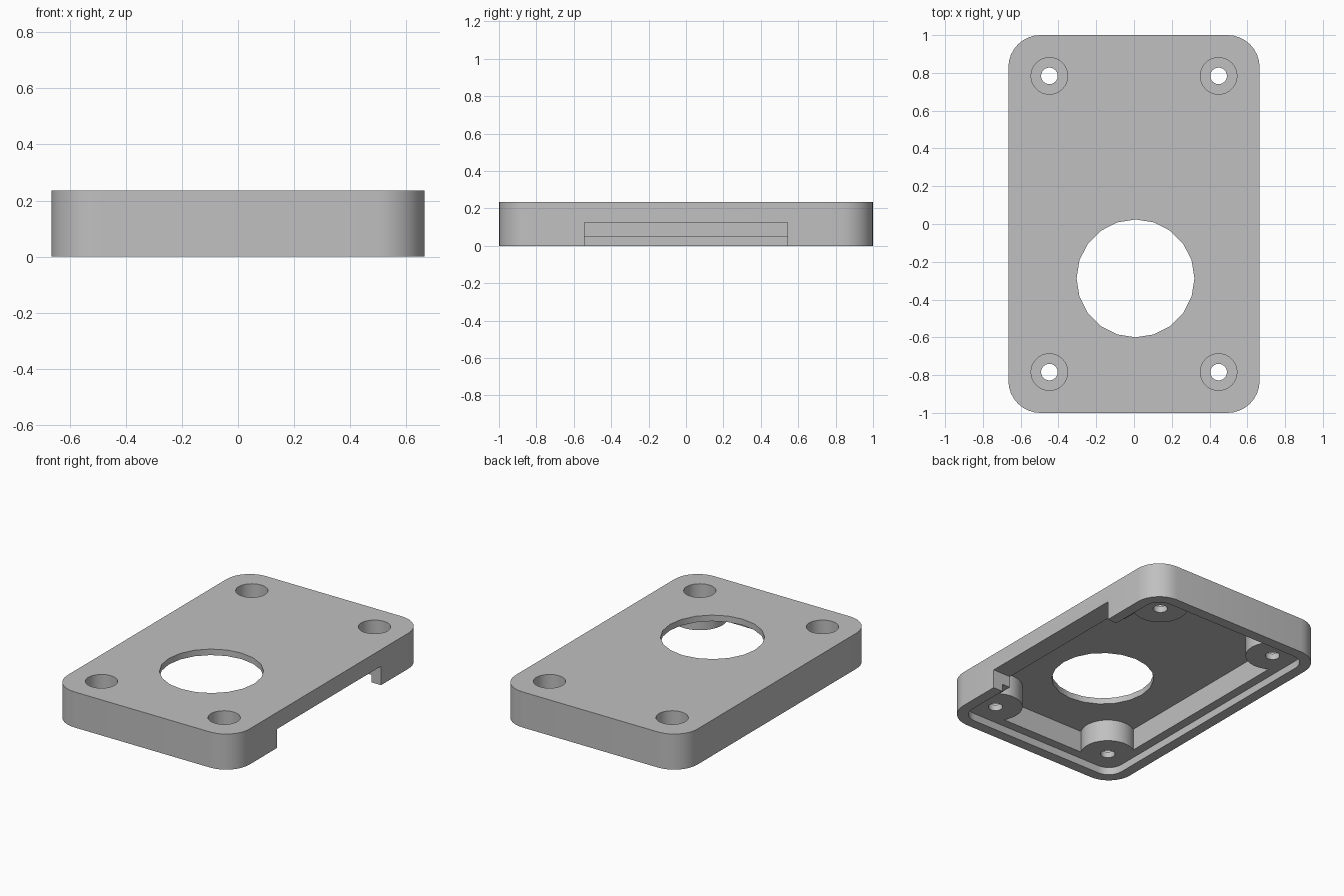
import bpy
import bmesh
from math import pi, cos, sin, radians

cube = bpy.data.objects.get("Cube")
if cube:
    bpy.data.objects.remove(cube, do_unlink=True)

WIDTH, LENGTH, HEIGHT = 1.33, 2.0, 0.235
LIP, WALL, STEP, CEILING = 0.07, 0.13, 0.05, 0.195
HOLES = [(sx * 0.448, sy * 0.784) for sx in (-1, 1) for sy in (-1, 1)]

gray = bpy.data.materials.new("light gray")
gray.use_nodes = True
color = (0.53, 0.53, 0.53, 1)
gray.diffuse_color = color
gray.node_tree.nodes["Principled BSDF"].inputs["Base Color"].default_value = color


def circle(cx, cy, r, sides):
    return [(cx + r * cos(2 * pi * i / sides), cy + r * sin(2 * pi * i / sides))
            for i in range(sides)]


def rounded_rect(w, l, r, steps=8):
    pts = []
    for k, (sx, sy) in enumerate([(1, 1), (-1, 1), (-1, -1), (1, -1)]):
        for i in range(steps + 1):
            a = pi / 2 * (k + i / steps)
            pts.append((sx * (w / 2 - r) + r * cos(a), sy * (l / 2 - r) + r * sin(a)))
    return pts


def rect(x0, x1, y0, y1):
    return [(x0, y0), (x1, y0), (x1, y1), (x0, y1)]


def prism(name, outlines, z0, z1):
    """Extrude each outline from z0 to z1 into one object."""
    bm = bmesh.new()
    for outline in outlines:
        face = bm.faces.new([bm.verts.new((x, y, z0)) for x, y in outline])
        top = bmesh.ops.extrude_face_region(bm, geom=[face])["geom"]
        verts = [v for v in top if isinstance(v, bmesh.types.BMVert)]
        bmesh.ops.translate(bm, verts=verts, vec=(0, 0, z1 - z0))
    bmesh.ops.recalc_face_normals(bm, faces=bm.faces[:])
    mesh = bpy.data.meshes.new(name)
    bm.to_mesh(mesh)
    bm.free()
    mesh.materials.append(gray)
    obj = bpy.data.objects.new(name, mesh)
    bpy.context.collection.objects.link(obj)
    return obj


def cut(target, cutter):
    """Subtract the cutter from the target and discard it."""
    cutter.hide_render = True
    mod = target.modifiers.new("cut", 'BOOLEAN')
    mod.operation = 'DIFFERENCE'
    mod.solver = 'EXACT'
    mod.object = cutter
    bpy.context.view_layer.objects.active = target
    bpy.ops.object.modifier_apply(modifier=mod.name)
    bpy.data.objects.remove(cutter, do_unlink=True)


# Outer body of the cover
cover = prism("enclosure_cover", [rounded_rect(WIDTH, LENGTH, 0.17)], 0, HEIGHT)

# Inner cavity, leaving a round screw boss in each corner
ix, iy = WIDTH / 2 - WALL, LENGTH / 2 - WALL
cavity = prism("cavity_cutter", [rect(-ix, ix, -iy, iy)], 0.02, CEILING)
cut(cavity, prism("boss_cutter", [circle(x, y, 0.165, 48) for x, y in HOLES], -1, 1))
cut(cover, cavity)

# Stepped lip around the underside
cut(cover, prism("lip_cutter",
                 [rounded_rect(WIDTH - 2 * LIP, LENGTH - 2 * LIP, 0.10)], -0.1, STEP))

# Wide opening in the left wall
cut(cover, prism("side_opening_cutter", [rect(0.5, 0.9, -0.543, 0.543)], -0.1, 0.125))

# Large round window through the top
cut(cover, prism("window_cutter", [circle(0.008, -0.288, 0.312, 20)], 0.1, 0.5))

# Counterbored screw holes
cut(cover, prism("counterbore_cutter", [circle(x, y, 0.097, 32) for x, y in HOLES], 0.09, 0.5))
cut(cover, prism("screw_hole_cutter", [circle(x, y, 0.044, 24) for x, y in HOLES], -0.1, 0.6))

# Smooth the curved walls, keeping edges sharp
bpy.ops.object.select_all(action='DESELECT')
cover.select_set(True)
bpy.context.view_layer.objects.active = cover
bpy.ops.object.shade_smooth_by_angle(angle=radians(30))
